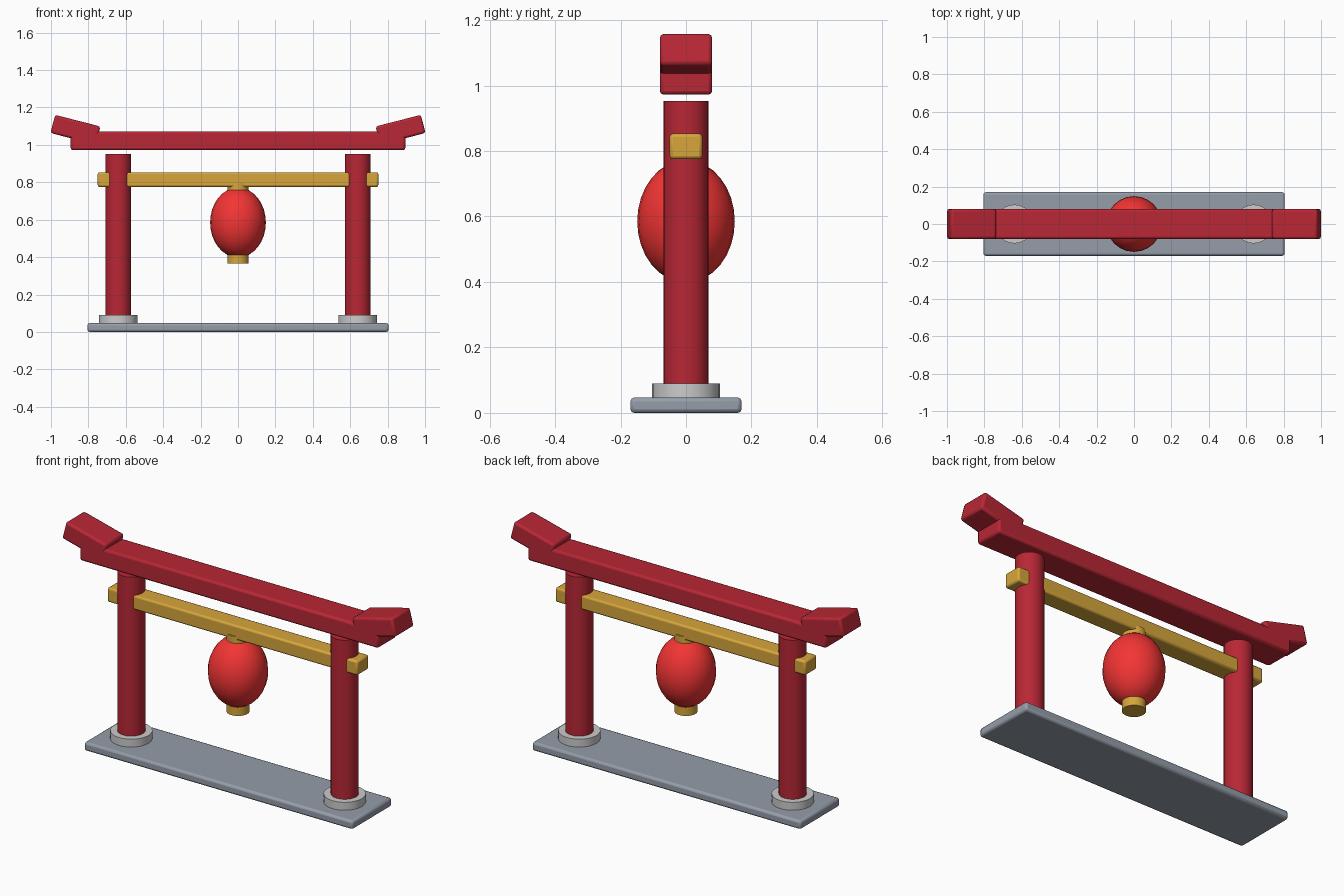
import bpy
import math

if "Cube" in bpy.data.objects:
    bpy.data.objects.remove(bpy.data.objects["Cube"])


def material(name, rgb):
    m = bpy.data.materials.new(name)
    m.diffuse_color = (*rgb, 1)
    m.use_nodes = True
    m.node_tree.nodes["Principled BSDF"].inputs["Base Color"].default_value = m.diffuse_color
    return m


RED = material("red_lacquer", (0.48, 0.02, 0.035))
PAPER = material("lantern_red", (0.90, 0.035, 0.035))
GOLD = material("gold", (0.68, 0.38, 0.045))
SLATE = material("slate", (0.30, 0.34, 0.40))
STONE = material("stone", (0.60, 0.61, 0.63))


def finish(name, mat):
    ob = bpy.context.object
    ob.name = name
    ob.data.materials.append(mat)
    bpy.ops.object.shade_smooth_by_angle(angle=math.radians(35))
    return ob


def box(name, centre, size, mat, bevel, tilt=0.0):
    bpy.ops.mesh.primitive_cube_add(size=1, location=centre)
    ob = bpy.context.object
    ob.scale = size
    bpy.ops.object.transform_apply(location=False, rotation=False, scale=True)
    ob.rotation_euler.y = tilt
    mod = ob.modifiers.new("edge_bevel", 'BEVEL')
    mod.width = bevel
    mod.segments = 2
    return finish(name, mat)


def cylinder(name, x, radius, z0, z1, mat):
    bpy.ops.mesh.primitive_cylinder_add(
        vertices=24, radius=radius, depth=z1 - z0, location=(x, 0, (z0 + z1) / 2))
    return finish(name, mat)


# Ground slab
box("base_slab", (0, 0, 0.0235), (1.61, 0.34, 0.047), SLATE, 0.012)

# Posts with stone footings, and upturned roof beam ends
for side, s in (("left", -1), ("right", 1)):
    cylinder(f"{side}_footing", s * 0.64, 0.104, 0.04, 0.09, STONE)
    cylinder(f"{side}_post", s * 0.64, 0.069, 0.08, 0.952, RED)
    box(f"{side}_beam_end", (s * 0.869, 0, 1.081), (0.25, 0.16, 0.10),
        RED, 0.012, tilt=-s * 0.25)

# Horizontal beams
box("top_beam", (0, 0, 1.022), (1.79, 0.16, 0.10), RED, 0.012)
box("tie_beam", (0, 0, 0.814), (1.50, 0.10, 0.078), GOLD, 0.01)

# Hanging lantern with its caps
bpy.ops.mesh.primitive_uv_sphere_add(segments=24, ring_count=16, radius=1,
                                     location=(0, 0, 0.585))
bpy.context.object.scale = (0.149, 0.149, 0.187)
bpy.ops.object.transform_apply(location=False, rotation=False, scale=True)
finish("lantern_body", PAPER)
cylinder("lantern_top_cap", 0, 0.057, 0.745, 0.795, GOLD)
cylinder("lantern_bottom_cap", 0, 0.057, 0.365, 0.42, GOLD)
